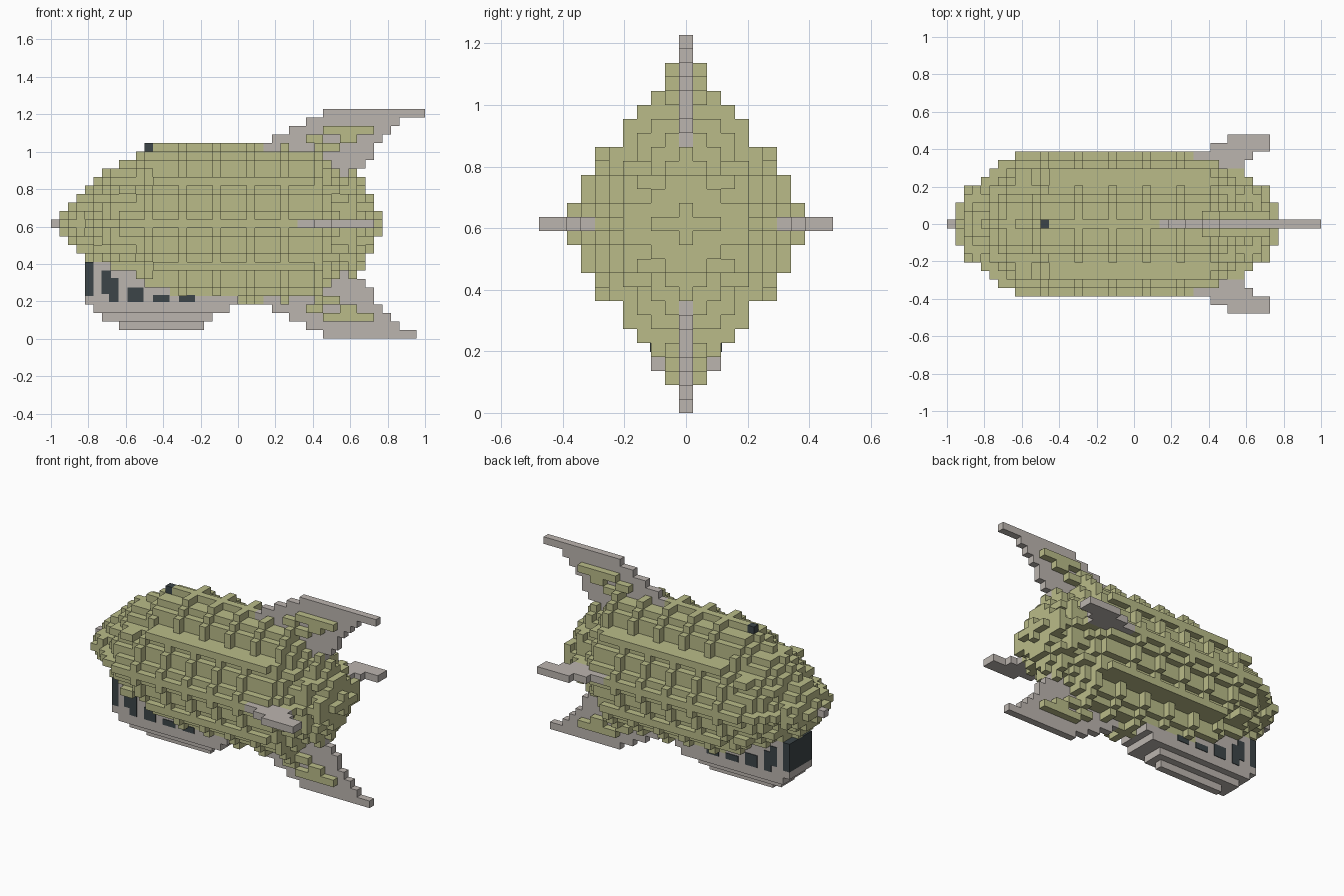
import bpy, bmesh
from mathutils import Vector

cube = bpy.data.objects.get("Cube")
if cube:
    bpy.data.objects.remove(cube)

U = 2 / 44      # block size
MID = 13        # block row of the hull axis


def material(name, rgb):
    m = bpy.data.materials.new(name)
    m.use_nodes = True
    col = (*rgb, 1)
    m.diffuse_color = col
    m.node_tree.nodes["Principled BSDF"].inputs["Base Color"].default_value = col
    return m


OLIVE = material("pale_olive", (0.49, 0.50, 0.25))
GREY = material("warm_grey", (0.50, 0.46, 0.43))
DARK = material("dark_slate", (0.045, 0.06, 0.065))

# Blocks: (i, j, k) -> part name; j and k are measured from the hull axis
blocks = {}
part_material = {
    "hull": OLIVE, "fin_panels": OLIVE, "nose_tip": GREY, "gondola": GREY,
    "top_fin": GREY, "bottom_fin": GREY, "side_fins": GREY,
    "front_window": DARK, "roof_hatch": DARK,
}


def fill(part, xs, ys, zs):
    for i in range(*xs):
        for j in range(*ys):
            for k in range(*zs):
                blocks[i, j, k] = part


# Hull: ribbed shell, one cross-section per slice
SECTION = [8, 8, 7, 7, 6, 6, 4, 4, 3, 2]
NOSE = [(1, 2), (2, 4), (3, 4), (4, 5), (5, 6), (6, 7), (6, 7), (7, 8), (7, 8), (8, 8), (8, 8)]
TAIL = [(9, 8), (9, 7), (8, 7), (7, 6), (6, 6), (6, 5), (5, 4), (3, 4), (1, 2)]
slices = NOSE + [(9, 8)] * 18 + TAIL


def section(h, w):
    cells = set()
    for k in range(-h, h + 1):
        half = round(SECTION[round(abs(k) * 9 / h)] * w / 8)
        cells |= {(j, k) for j in range(-half, half + 1)}
    return cells


for i, (h, w) in enumerate(slices, 1):
    ring = section(h, w)
    full_ring = i % 4 == 3 or i < 3 or i > 36
    for j, k in ring:
        core = {(j + 1, k), (j - 1, k), (j, k + 1), (j, k - 1)} <= ring
        corner_beam = abs(j) >= 0.6 * w and abs(k) >= 0.52 * h
        if core or full_ring or j == 0 or k == 0 or corner_beam:
            blocks[i, j, k] = "hull"
blocks[0, 0, 0] = "nose_tip"
blocks[11, 0, 9] = "roof_hatch"

# Gondola: stepped keel, cabin and front window
fill("gondola", (8, 18), (0, 1), (-12, -11))
fill("gondola", (6, 19), (-1, 2), (-11, -10))
fill("gondola", (5, 21), (-2, 3), (-10, -9))
fill("gondola", (4, 22), (-2, 3), (-9, -8))
for k, end in zip(range(-8, -4), (14, 12, 10, 8)):
    fill("gondola", (4, end), (-2, 3), (k, k + 1))
fill("front_window", (4, 5), (-2, 3), (-8, -4))

# Top and bottom fins: row height -> span along the hull
FIN = {6: (33, 36), 7: (30, 37), 8: (27, 38), 9: (25, 38),
       10: (26, 39), 11: (28, 40), 12: (30, 41), 13: (32, 44)}
for sign, part in ((1, "top_fin"), (-1, "bottom_fin")):
    for row, (a, b) in FIN.items():
        if row == 13 and sign < 0:
            b -= 1
        fill(part, (a, b), (0, 1), (sign * row, sign * row + 1))
    # Raised panels on both faces of the fin
    for row, a, b in ((11, 32, 38), (10, 30, 32), (10, 34, 36), (9, 32, 34)):
        for j in (-1, 1):
            fill("fin_panels", (a, b), (j, j + 1), (sign * row, sign * row + 1))

# Side fins
SIDE = {7: (29, 35), 8: (29, 36), 9: (31, 38), 10: (33, 38)}
for sign in (1, -1):
    for row, span in SIDE.items():
        fill("side_fins", span, (sign * row, sign * row + 1), (0, 1))


def corner(x, y, z):
    return Vector((-1 + x * U, (y - 0.5) * U, (z + MID) * U))


def build_part(name, mat):
    """Skin the exposed sides of every block in a part."""
    bm = bmesh.new()
    verts = {}

    def vert(key):
        if key not in verts:
            verts[key] = bm.verts.new(corner(*key))
        return verts[key]

    for cell, part in blocks.items():
        if part != name:
            continue
        for axis in range(3):
            u, v = (axis + 1) % 3, (axis + 2) % 3
            for side in (0, 1):
                near = list(cell)
                near[axis] += 2 * side - 1
                if tuple(near) in blocks:
                    continue
                loop = []
                for du, dv in ((0, 0), (1, 0), (1, 1), (0, 1)):
                    p = list(cell)
                    p[axis] += side
                    p[u] += du
                    p[v] += dv
                    loop.append(vert(tuple(p)))
                bm.faces.new(loop if side else loop[::-1])
    finish(bm, name, mat)


def finish(bm, name, mat):
    mesh = bpy.data.meshes.new(name)
    bm.to_mesh(mesh)
    bm.free()
    mesh.materials.append(mat)
    bpy.context.scene.collection.objects.link(bpy.data.objects.new(name, mesh))


for name, mat in part_material.items():
    build_part(name, mat)

# Cabin side windows: thin plates on both walls
PANES = [(-0.73, -0.68, 0.24, 0.365), (-0.69, -0.64, 0.197, 0.325),
         (-0.59, -0.505, 0.197, 0.275), (-0.455, -0.365, 0.197, 0.235),
         (-0.315, -0.23, 0.197, 0.235)]
bm = bmesh.new()
for x0, x1, z0, z1 in PANES:
    for sign in (-1, 1):
        new = bmesh.ops.create_cube(bm, size=1)["verts"]
        bmesh.ops.scale(bm, vec=(x1 - x0, 0.008, z1 - z0), verts=new)
        bmesh.ops.translate(bm, vec=((x0 + x1) / 2, sign * 2.5 * U, (z0 + z1) / 2), verts=new)
finish(bm, "side_windows", DARK)
